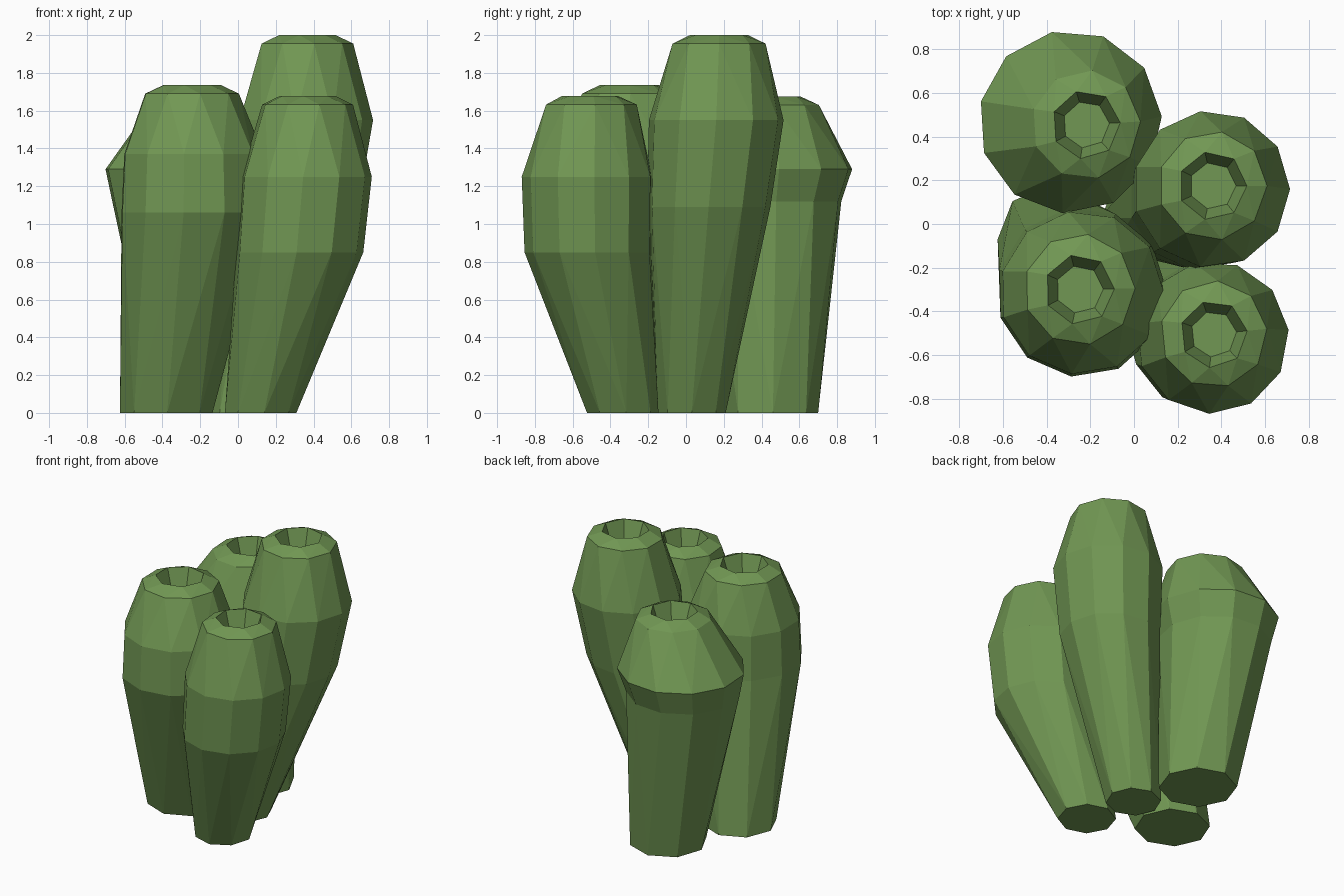
import bpy, bmesh, math

if "Cube" in bpy.data.objects:
    bpy.data.objects.remove(bpy.data.objects["Cube"])

green = bpy.data.materials.new("cactus_green")
green.diffuse_color = (0.165, 0.31, 0.087, 1)
green.use_nodes = True
green.node_tree.nodes["Principled BSDF"].inputs["Base Color"].default_value = green.diffuse_color


def add_ring(bm, x, y, z, r, n, turn):
    return [bm.verts.new((x + r * math.cos(turn + math.tau * i / n),
                          y + r * math.sin(turn + math.tau * i / n), z))
            for i in range(n)]


def stitch(bm, a, b):
    """Join two rings that may have different side counts."""
    na, nb = len(a), len(b)
    if na == nb:
        for i in range(na):
            j = (i + 1) % na
            bm.faces.new((a[i], a[j], b[j], b[i]))
        return
    i = j = 0
    while i < na or j < nb:
        if j == nb or (i < na and (i + 0.5) / na <= (j + 0.5) / nb):
            bm.faces.new((a[i % na], a[(i + 1) % na], b[j % nb]))
            i += 1
        else:
            bm.faces.new((a[i % na], b[(j + 1) % nb], b[j % nb]))
            j += 1


def tube(name, rings, turn):
    """Leaning faceted tube with a hollow tip; rings are (x, y, z, radius, sides)."""
    bm = bmesh.new()
    x, y, z, r, n = rings[-1]
    # lip, then hollow floor
    rings = rings + [(x, y, z + 0.045, r * 0.63, 7), (x, y, z - 0.10, r * 0.43, 7)]
    loops = [add_ring(bm, *ring, turn) for ring in rings]
    for a, b in zip(loops, loops[1:]):
        stitch(bm, a, b)
    bm.faces.new(loops[0][::-1])
    bm.faces.new(loops[-1])
    bmesh.ops.recalc_face_normals(bm, faces=bm.faces)
    mesh = bpy.data.meshes.new(name)
    bm.to_mesh(mesh)
    bm.free()
    mesh.materials.append(green)
    ob = bpy.data.objects.new(name, mesh)
    bpy.context.collection.objects.link(ob)


# back left tube: one wide shoulder
tube("back_left_tube", [(-0.17, 0.445, 0, 0.255, 8),
                        (-0.30, 0.455, 1.12, 0.375, 11),
                        (-0.292, 0.468, 1.29, 0.42, 11),
                        (-0.22, 0.455, 1.63, 0.25, 9)], 0.06)
# back right tube: the tallest
tube("back_right_tube", [(0.03, 0.03, 0, 0.18, 8),
                         (0.305, 0.12, 1.09, 0.33, 11),
                         (0.355, 0.16, 1.55, 0.36, 11),
                         (0.36, 0.175, 1.955, 0.25, 9)], 0.0)
# front left tube
tube("front_left_tube", [(-0.38, -0.065, 0, 0.245, 8),
                         (-0.24, -0.312, 1.06, 0.39, 11),
                         (-0.24, -0.315, 1.37, 0.375, 11),
                         (-0.25, -0.30, 1.69, 0.255, 9)], 0.02)
# front right tube
tube("front_right_tube", [(0.12, -0.335, 0, 0.19, 8),
                          (0.325, -0.515, 0.85, 0.34, 11),
                          (0.36, -0.52, 1.25, 0.35, 11),
                          (0.365, -0.505, 1.632, 0.245, 9)], 0.1)
